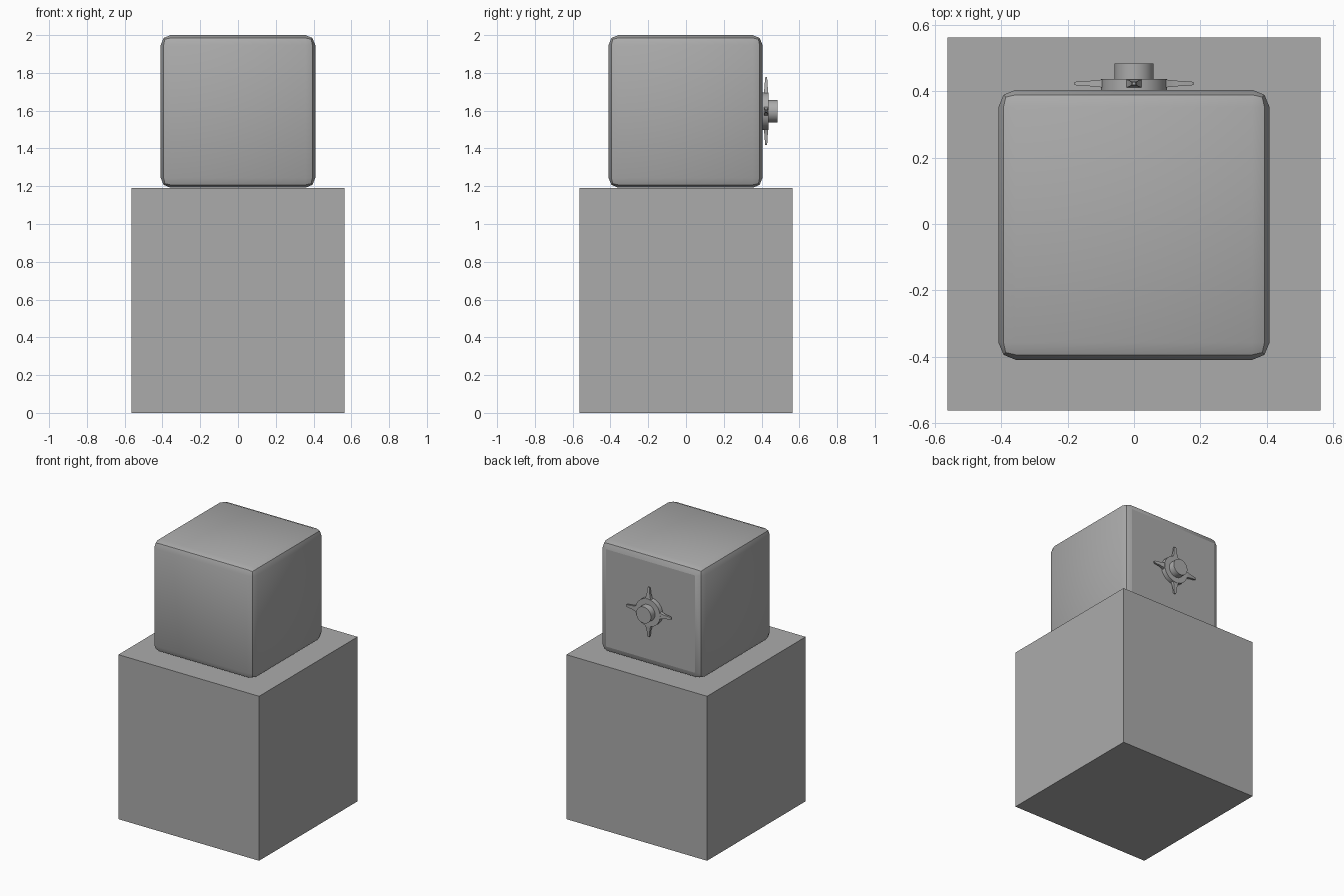
import bpy, bmesh, math
from mathutils import Matrix, Vector

cube = bpy.data.objects.get("Cube")
if cube:
    bpy.data.objects.remove(cube, do_unlink=True)

GREY = (0.41, 0.41, 0.41, 1)
grey = bpy.data.materials.new("mid grey")
grey.use_nodes = True
grey.diffuse_color = GREY
grey.node_tree.nodes["Principled BSDF"].inputs["Base Color"].default_value = GREY


def finish(name, bm, smooth=False):
    """Turn a bmesh into a grey object, optionally smooth with sharp edges kept."""
    bmesh.ops.recalc_face_normals(bm, faces=bm.faces)
    mesh = bpy.data.meshes.new(name)
    bm.to_mesh(mesh)
    bm.free()
    mesh.materials.append(grey)
    ob = bpy.data.objects.new(name, mesh)
    bpy.context.scene.collection.objects.link(ob)
    if smooth:
        bpy.ops.object.select_all(action='DESELECT')
        ob.select_set(True)
        bpy.context.view_layer.objects.active = ob
        bpy.ops.object.shade_smooth_by_angle(angle=math.radians(30))
    return ob


def box(size, centre):
    bm = bmesh.new()
    bmesh.ops.create_cube(bm, size=1)
    bmesh.ops.scale(bm, vec=size, verts=bm.verts)
    bmesh.ops.translate(bm, vec=centre, verts=bm.verts)
    return bm


def lathe(name, profile, segments=32):
    """Spin (radius, y) points about the knob axis."""
    bm = bmesh.new()
    verts = [bm.verts.new((r, y, KNOB_Z)) for r, y in profile]
    edges = [bm.edges.new(pair) for pair in zip(verts, verts[1:])]
    bmesh.ops.spin(bm, geom=verts + edges, cent=(0, 0, KNOB_Z), axis=(0, 1, 0),
                   angle=math.tau, steps=segments)
    bmesh.ops.remove_doubles(bm, verts=bm.verts, dist=0.0001)
    return finish(name, bm, True)


KNOB_Z = 1.597

# Plain square pedestal
finish("pedestal", box((1.126, 1.126, 1.19), (0, 0, 0.595)))

# Rounded block on top, with a flat back panel
bm = box((0.818, 0.815, 0.808), (0, -0.0025, 1.596))
bmesh.ops.bevel(bm, geom=bm.edges[:], offset=0.052, segments=2, profile=0.5,
                affect='EDGES')
block = finish("rounded_block", bm, True)
for face in block.data.polygons:
    if face.normal.y > 0.99:
        face.use_smooth = False

# Round plate and knob on the back
lathe("knob_plate", [(0, 0.40), (0.099, 0.40), (0.099, 0.438), (0, 0.438)])
lathe("knob", [(0, 0.43), (0.059, 0.43), (0.059, 0.485), (0, 0.485)])

# Four tapering prongs: (radius, half width, half thickness)
SECTIONS = [(0.08, 0.030, 0.013), (0.105, 0.019, 0.011),
            (0.135, 0.012, 0.008), (0.172, 0.009, 0.006), (0.18, 0.005, 0.004)]
for i, name in enumerate(["left", "top", "right", "bottom"]):
    bm = bmesh.new()
    rings = [[bm.verts.new((r, 0.424 + t * b, w * a))
              for a, b in ((-1, -1), (1, -1), (1, 1), (-1, 1))]
             for r, w, t in SECTIONS]
    for lo, hi in zip(rings, rings[1:]):
        for k in range(4):
            n = (k + 1) % 4
            bm.faces.new((lo[k], lo[n], hi[n], hi[k]))
    bm.faces.new(rings[0])
    bm.faces.new(rings[-1])
    turn = Matrix.Rotation(-i * math.pi / 2, 4, 'Y')
    bmesh.ops.transform(bm, matrix=Matrix.Translation(Vector((0, 0, KNOB_Z))) @ turn,
                        verts=bm.verts)
    finish(name + "_prong", bm, True)
